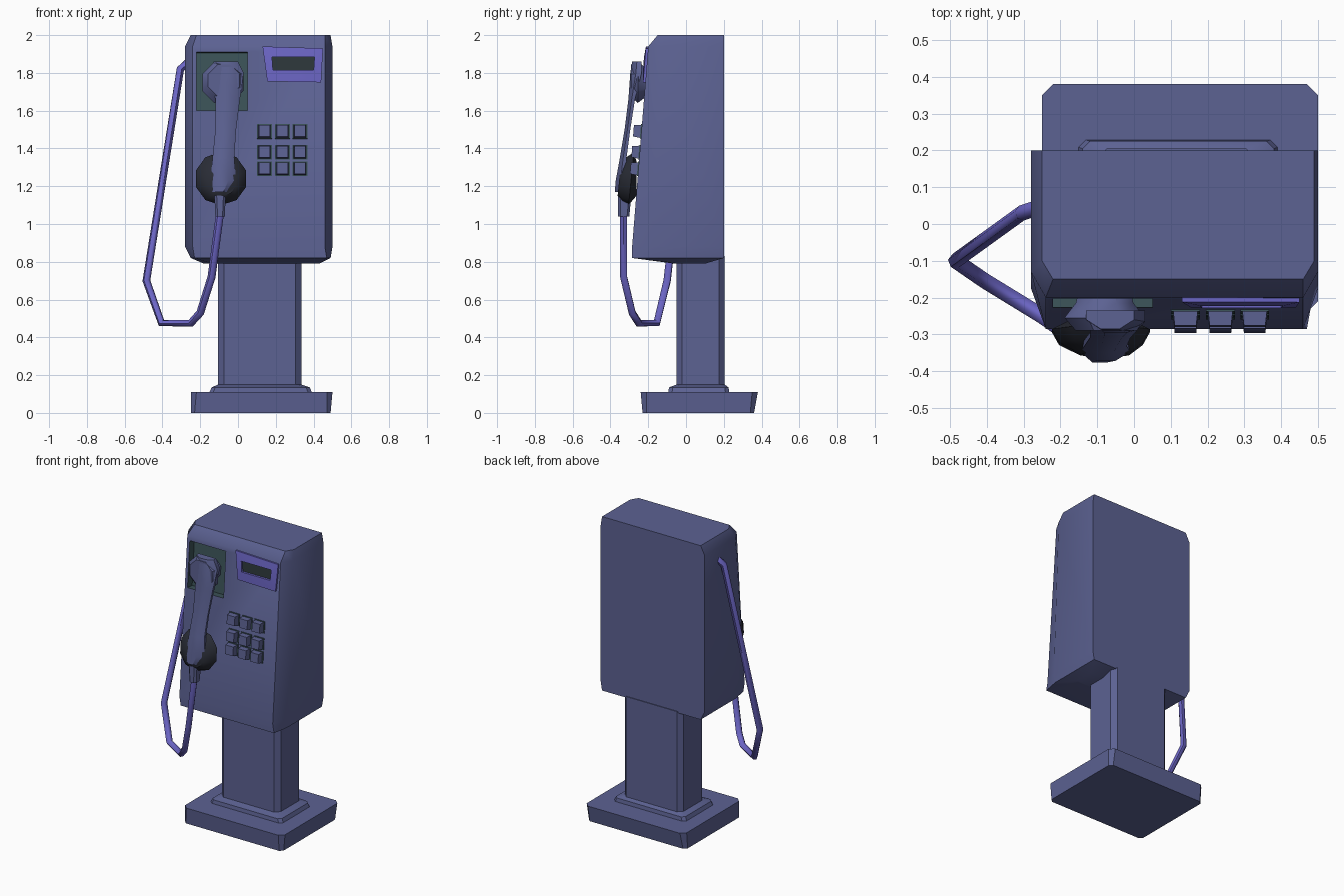
import bpy, bmesh, math
from mathutils import Vector, Matrix

if "Cube" in bpy.data.objects:
    bpy.data.objects.remove(bpy.data.objects["Cube"])


def material(name, rgb):
    m = bpy.data.materials.new(name)
    m.diffuse_color = (*rgb, 1)
    m.use_nodes = True
    m.node_tree.nodes["Principled BSDF"].inputs["Base Color"].default_value = m.diffuse_color
    return m


BLUE = material("slate blue", (0.107, 0.122, 0.29))
PURPLE = material("violet", (0.150, 0.132, 0.56))
GREEN = material("dark green", (0.045, 0.088, 0.098))
GLASS = material("display dark", (0.026, 0.038, 0.042))
BLACK = material("charcoal", (0.022, 0.025, 0.036))

TILT = Matrix.Rotation(-math.atan(0.0804), 4, 'X')


def front_y(z):
    """Depth of the sloping front panel at height z."""
    return -0.29 + 0.0804 * (z - 0.82)


def finish(name, bm, mats, angle=40):
    bmesh.ops.recalc_face_normals(bm, faces=bm.faces)
    me = bpy.data.meshes.new(name)
    bm.to_mesh(me)
    bm.free()
    ob = bpy.data.objects.new(name, me)
    bpy.context.collection.objects.link(ob)
    for m in mats:
        me.materials.append(m)
    smooth(ob, angle)
    return ob


def smooth(ob, angle):
    bpy.ops.object.select_all(action='DESELECT')
    ob.select_set(True)
    bpy.context.view_layer.objects.active = ob
    bpy.ops.object.shade_smooth_by_angle(angle=math.radians(angle))


def loft(name, rings, mat, angle=40):
    """Skin a list of equal-length point rings and cap both ends."""
    bm = bmesh.new()
    rows = [[bm.verts.new(p) for p in r] for r in rings]
    n = len(rows[0])
    for a, b in zip(rows, rows[1:]):
        for i in range(n):
            j = (i + 1) % n
            bm.faces.new((a[i], a[j], b[j], b[i]))
    bm.faces.new(rows[0])
    bm.faces.new(rows[-1])
    return finish(name, bm, [mat], angle)


def rect(x0, x1, y0, y1, z, c):
    """Rectangle with cut corners."""
    return [(x0 + c, y0, z), (x1 - c, y0, z), (x1, y0 + c, z), (x1, y1 - c, z),
            (x1 - c, y1, z), (x0 + c, y1, z), (x0, y1 - c, z), (x0, y0 + c, z)]


def disc(cx, cz, y, r, n, lean=0.0):
    """Ring facing -y, optionally leaning with height."""
    return [(cx + r * math.cos(t), y + lean * r * math.sin(t), cz + r * math.sin(t))
            for t in (2 * math.pi * (i + 0.5) / n for i in range(n))]


def box(name, cx, cz, w, h, y_out, y_in, mats, taper=1.0):
    """Block on the sloping panel from y_in to y_out (offsets from the panel)."""
    bm = bmesh.new()
    bmesh.ops.create_cube(bm, size=1)
    for v in bm.verts:
        outer = v.co.y < 0
        k = taper if outer else 1
        p = Vector((v.co.x * w * k, y_out if outer else y_in, v.co.z * h * k))
        v.co = TILT @ p + Vector((cx, front_y(cz), cz))
    return finish(name, bm, mats, 30)


# base plate
loft("base_plate", [rect(-0.25, 0.49, -0.23, 0.36, 0, 0.02),
                    rect(-0.25, 0.50, -0.24, 0.38, 0.11, 0.03)], BLUE)

# column with flared foot
loft("column", [rect(-0.155, 0.395, -0.095, 0.23, 0.10, 0.02),
                rect(-0.14, 0.38, -0.09, 0.225, 0.135, 0.02),
                rect(-0.105, 0.335, -0.05, 0.205, 0.15, 0.03),
                rect(-0.105, 0.335, -0.05, 0.205, 0.83, 0.03)], BLUE)


# housing: sloping front with cut edges
def housing_ring(x0, x1, yf, yb, z, cx=0.04, cy=0.11):
    return [(x0, yb, z), (x1, yb, z), (x1, yf + cy, z),
            (x1 - cx, yf, z), (x0 + cx, yf, z), (x0, yf + cy, z)]


housing = loft("housing", [
    housing_ring(-0.18, 0.43, -0.06, 0.10, 0.79, 0.04, 0.03),
    housing_ring(-0.25, 0.49, -0.285, 0.20, 0.82, 0.02),
    housing_ring(-0.28, 0.50, front_y(0.88), 0.20, 0.88),
    housing_ring(-0.28, 0.50, front_y(1.94), 0.20, 1.94, 0.04, 0.07),
    housing_ring(-0.25, 0.49, -0.15, 0.20, 2.0, 0.03, 0.05)], BLUE)

# green handset recess cut into the front
cutter = box("recess_cutter", -0.085, 1.755, 0.27, 0.31, -0.08, 0.05, [GREEN])
cutter.hide_render = True
cut = housing.modifiers.new("recess", 'BOOLEAN')
cut.operation = 'DIFFERENCE'
cut.solver = 'EXACT'
cut.material_mode = 'TRANSFER'
cut.object = cutter
bpy.context.view_layer.objects.active = housing
bpy.ops.object.modifier_apply(modifier=cut.name)
bpy.data.objects.remove(cutter)
smooth(housing, 40)

# display: violet frame with sunk dark window
bm = bmesh.new()
outline = [(0.13, 1.94), (0.45, 1.93), (0.44, 1.75), (0.155, 1.755)]
window = [(0.18, 1.885), (0.405, 1.885), (0.40, 1.815), (0.185, 1.815)]


def loop(pts, off):
    return [bm.verts.new((x, front_y(z) + off, z)) for x, z in pts]


rows = [loop(outline, 0.02), loop(outline, -0.012), loop(window, -0.018), loop(window, -0.003)]
for a, b in zip(rows, rows[1:]):
    for i in range(4):
        bm.faces.new((a[i], a[(i + 1) % 4], b[(i + 1) % 4], b[i]))
bm.faces.new(rows[0])
bm.faces.new(rows[-1]).material_index = 1
finish("display", bm, [PURPLE, GLASS], 30)

# keypad
for cz in (1.49, 1.38, 1.292):
    for cx in (0.14, 0.235, 0.328):
        box("key_seat", cx, cz, 0.078, 0.078, -0.005, 0.003, [GREEN])
        box("key", cx, cz, 0.068, 0.07, -0.042, 0.003, [BLUE], 0.86)

# handset: earpiece, mouthpiece, handle, cord stub
loft("earpiece", [disc(-0.08, 1.75, -0.16, 0.07, 8), disc(-0.08, 1.75, -0.215, 0.085, 8),
                  disc(-0.08, 1.75, -0.255, 0.118, 8), disc(-0.075, 1.76, -0.29, 0.09, 8)], BLUE)
loft("mouthpiece", [disc(-0.09, 1.24, -0.262, 0.09, 10, 0.0),
                    disc(-0.09, 1.24, -0.29, 0.14, 10, 0.1),
                    disc(-0.09, 1.235, -0.325, 0.12, 10, 0.1),
                    disc(-0.08, 1.22, -0.355, 0.07, 10, 0.1)], BLACK)


def handle_ring(xl, xr, z, y, depth):
    w = xr - xl
    return [(xl, y + depth, z), (xl, y + depth * 0.5, z), (xl + w * 0.3, y, z),
            (xr - w * 0.3, y, z), (xr, y + depth * 0.5, z), (xr, y + depth, z)]


loft("handle", [handle_ring(-0.13, 0.00, 1.86, -0.285, 0.05),
                handle_ring(-0.13, 0.03, 1.80, -0.295, 0.06),
                handle_ring(-0.12, 0.01, 1.66, -0.305, 0.035),
                handle_ring(-0.12, -0.01, 1.50, -0.325, 0.03),
                handle_ring(-0.135, -0.02, 1.35, -0.35, 0.035),
                handle_ring(-0.145, -0.01, 1.23, -0.372, 0.05),
                handle_ring(-0.14, -0.05, 1.17, -0.377, 0.05)], BLUE)
loft("cord_stub", [rect(-0.12, -0.07, -0.36, -0.30, 1.04, 0.012),
                   rect(-0.125, -0.065, -0.36, -0.29, 1.15, 0.012)], BLUE)

# hanging cord
cu = bpy.data.curves.new("cord", 'CURVE')
cu.dimensions = '3D'
cu.bevel_depth = 0.021
cu.bevel_resolution = 1
cu.use_fill_caps = True
path = [(-0.26, 0.045, 1.86), (-0.305, 0.03, 1.82), (-0.485, -0.10, 0.70), (-0.405, -0.155, 0.475),
        (-0.25, -0.25, 0.475), (-0.20, -0.285, 0.53), (-0.14, -0.33, 0.72), (-0.095, -0.33, 1.06)]
sp = cu.splines.new('POLY')
sp.points.add(len(path) - 1)
for p, co in zip(sp.points, path):
    p.co = (*co, 1)
cord = bpy.data.objects.new("cord", cu)
bpy.context.collection.objects.link(cord)
cu.materials.append(PURPLE)
bpy.ops.object.select_all(action='DESELECT')
cord.select_set(True)
bpy.context.view_layer.objects.active = cord
bpy.ops.object.convert(target='MESH')
smooth(bpy.context.view_layer.objects.active, 60)
